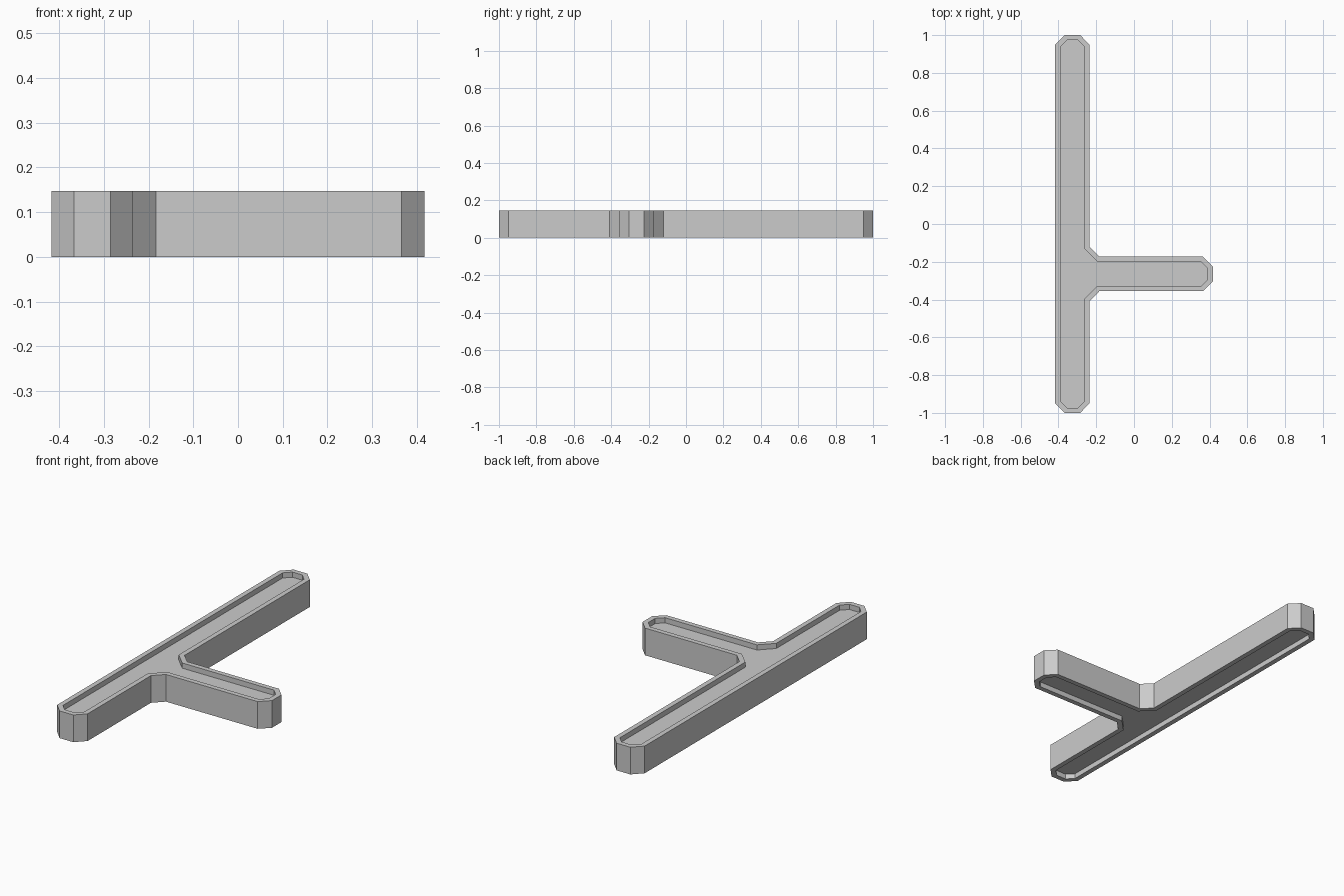
import bpy, bmesh

if "Cube" in bpy.data.objects:
    bpy.data.objects.remove(bpy.data.objects["Cube"])

HEIGHT, RIM, DEPTH = 0.147, 0.027, 0.028

# T-shaped outline with chamfered ends and inner corners, counter-clockwise
outline = [(-0.367, -1), (-0.285, -1), (-0.235, -0.949), (-0.235, -0.408),
           (-0.183, -0.355), (0.366, -0.355), (0.417, -0.305), (0.417, -0.224),
           (0.366, -0.173), (-0.183, -0.173), (-0.235, -0.121), (-0.235, 0.949),
           (-0.285, 1), (-0.367, 1), (-0.417, 0.949), (-0.417, -0.949)]

# Solid channel body
bm = bmesh.new()
base = bm.faces.new([bm.verts.new((x, y, 0)) for x, y in outline])
ext = bmesh.ops.extrude_face_region(bm, geom=[base], use_keep_orig=True)
bmesh.ops.translate(bm, vec=(0, 0, HEIGHT),
                    verts=[g for g in ext["geom"] if isinstance(g, bmesh.types.BMVert)])
bmesh.ops.recalc_face_normals(bm, faces=bm.faces)

# Shallow rimmed recess on the top and the underside
for face in [f for f in bm.faces if abs(f.normal.z) > 0.9]:
    bmesh.ops.inset_region(bm, faces=[face], thickness=RIM,
                           use_even_offset=True, use_boundary=True)
    floor = bmesh.ops.extrude_discrete_faces(bm, faces=[face])["faces"][0]
    bmesh.ops.translate(bm, vec=-floor.normal * DEPTH, verts=floor.verts[:])
bmesh.ops.recalc_face_normals(bm, faces=bm.faces)

mesh = bpy.data.meshes.new("branched_channel")
bm.to_mesh(mesh)
bm.free()
bpy.context.collection.objects.link(bpy.data.objects.new("branched_channel", mesh))
